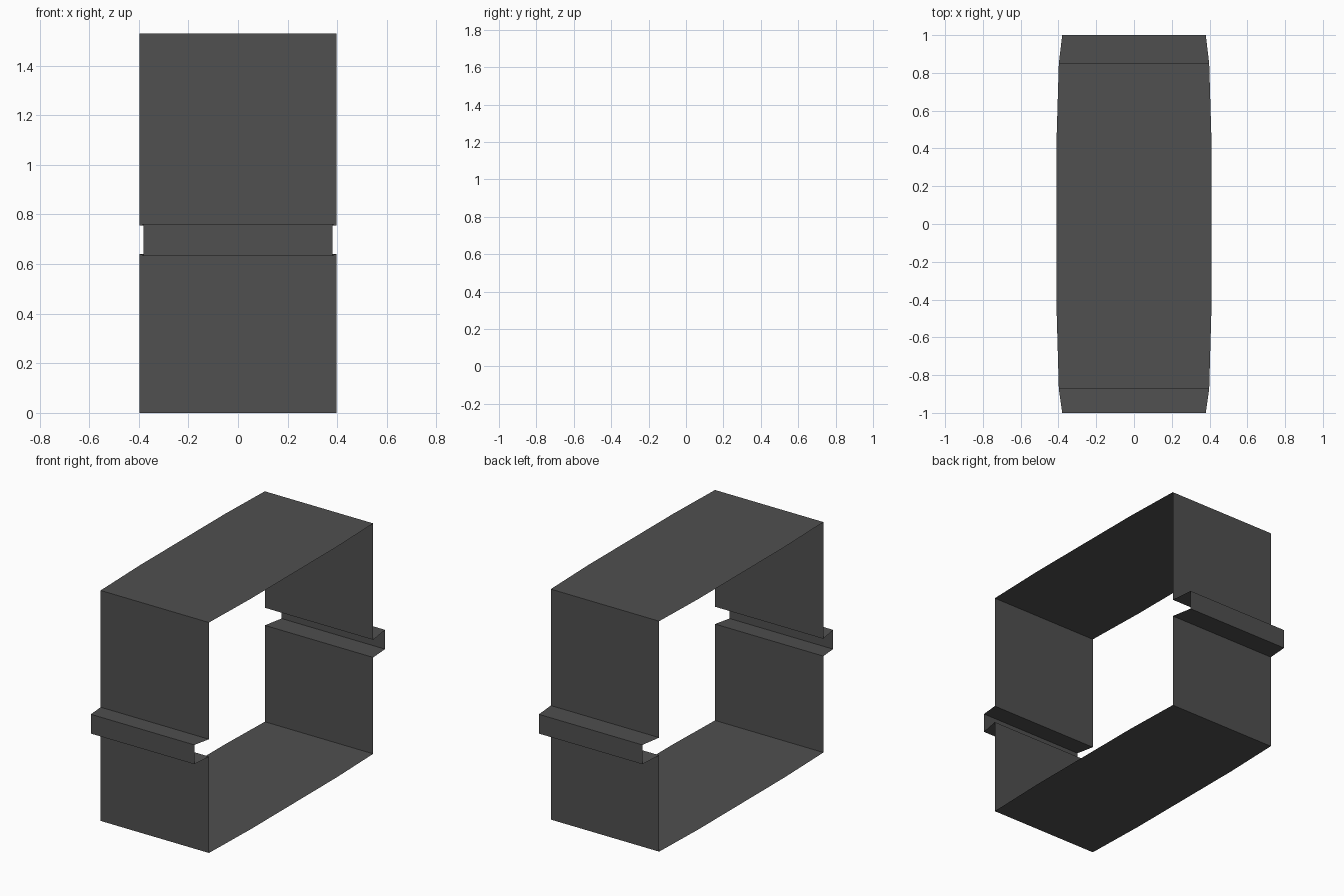
import bpy, bmesh

if "Cube" in bpy.data.objects:
    bpy.data.objects.remove(bpy.data.objects["Cube"])

mat = bpy.data.materials.new("dark grey")
mat.diffuse_color = (0.08, 0.08, 0.08, 1)
mat.use_nodes = True
mat.node_tree.nodes["Principled BSDF"].inputs["Base Color"].default_value = mat.diffuse_color

# Closed ring profile: (y, z, half width), sides bulge slightly mid-length
F, B = -0.873, 0.85
profile = [
    (-0.45, 0, 0.41), (0.45, 0, 0.41), (B, 0, 0.398),           # floor
    (B, 0.64, 0.398), (1, 0.633, 0.38),                          # back rib
    (1, 0.761, 0.38), (B, 0.757, 0.398),
    (B, 1.53, 0.398), (0.45, 1.53, 0.41), (-0.45, 1.53, 0.41),   # roof
    (F, 1.53, 0.398), (F, 0.755, 0.398),                         # front rib
    (-1, 0.761, 0.38), (-1, 0.633, 0.38), (F, 0.64, 0.398), (F, 0, 0.398),
]

# Band: open-sided thin shell spanning left to right
bm = bmesh.new()
rings = [[bm.verts.new((s * w, y, z)) for y, z, w in profile] for s in (-1, 1)]
n = len(profile)
for i in range(n):
    j = (i + 1) % n
    bm.faces.new((rings[0][i], rings[0][j], rings[1][j], rings[1][i]))
bmesh.ops.recalc_face_normals(bm, faces=bm.faces)
me = bpy.data.meshes.new("ribbed_band")
bm.to_mesh(me)
bm.free()
me.materials.append(mat)
ob = bpy.data.objects.new("ribbed_band", me)
bpy.context.collection.objects.link(ob)
